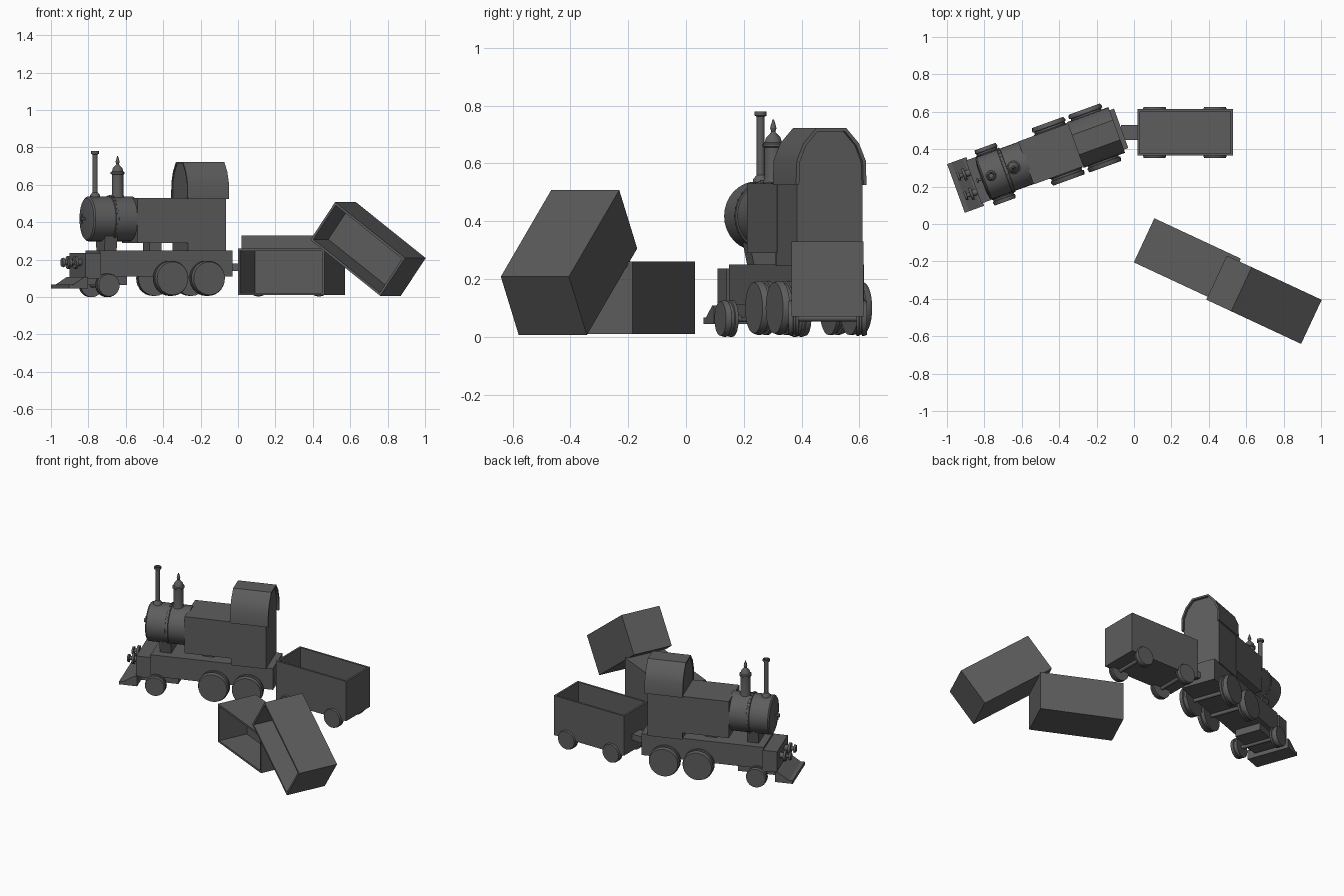
import bpy, bmesh, math
from mathutils import Matrix, Vector

cube = bpy.data.objects.get("Cube")
if cube:
    bpy.data.objects.remove(cube)

# One dark grey paint for everything
paint = bpy.data.materials.new("dark grey paint")
paint.use_nodes = True
GREY = (0.11, 0.11, 0.11, 1)
paint.diffuse_color = GREY
paint.node_tree.nodes["Principled BSDF"].inputs["Base Color"].default_value = GREY


def rot(deg, axis):
    return Matrix.Rotation(math.radians(deg), 4, axis)


def at(x, y, z):
    return Matrix.Translation((x, y, z))


# Engine frame: local x runs backward from the nose, local y is sideways
ENGINE = at(-0.952, 0.19, 0) @ rot(20, 'Z')
# Turns a shape built along z so it runs backward along the engine
ALONG = Matrix(((0, 0, 1, 0), (1, 0, 0, 0), (0, 1, 0, 0), (0, 0, 0, 1)))


def finish(name, bm, matrix, smooth=False):
    bmesh.ops.recalc_face_normals(bm, faces=bm.faces)
    mesh = bpy.data.meshes.new(name)
    bm.to_mesh(mesh)
    bm.free()
    mesh.materials.append(paint)
    if smooth:
        mesh.shade_smooth()
        mesh.set_sharp_from_angle(angle=math.radians(32))
    obj = bpy.data.objects.new(name, mesh)
    obj.matrix_world = matrix
    bpy.context.collection.objects.link(obj)
    return obj


def box(name, x, y, z, matrix=ENGINE):
    bm = bmesh.new()
    bmesh.ops.create_cube(bm, size=1)
    for v in bm.verts:
        v.co = [lo + (c + 0.5) * (hi - lo) for c, (lo, hi) in zip(v.co, (x, y, z))]
    return finish(name, bm, matrix)


def prism(name, points, depth, matrix, smooth=False):
    bm = bmesh.new()
    face = bm.faces.new([bm.verts.new((a, b, 0)) for a, b in points])
    out = bmesh.ops.extrude_face_region(bm, geom=[face], use_keep_orig=True)
    moved = [g for g in out["geom"] if isinstance(g, bmesh.types.BMVert)]
    bmesh.ops.translate(bm, verts=moved, vec=(0, 0, depth))
    return finish(name, bm, matrix, smooth)


def lathe(name, profile, matrix, sides=24):
    """Revolve (radius, height) points about z and cap both ends."""
    bm = bmesh.new()
    rings = []
    for r, h in profile:
        rings.append([bm.verts.new((r * math.cos(math.tau * i / sides),
                                    r * math.sin(math.tau * i / sides), h))
                      for i in range(sides)])
    for a, b in zip(rings, rings[1:]):
        for i in range(sides):
            j = (i + 1) % sides
            bm.faces.new((a[i], a[j], b[j], b[i]))
    bm.faces.new(rings[0])
    bm.faces.new(rings[-1])
    return finish(name, bm, matrix, True)


def wagon_body(name, matrix):
    """Open box with a rim, centred on its origin."""
    bm = bmesh.new()
    bmesh.ops.create_cube(bm, size=1)
    bmesh.ops.scale(bm, vec=(0.51, 0.25, 0.26), verts=bm.verts)
    top = max(bm.faces, key=lambda f: f.calc_center_median().z)
    bmesh.ops.inset_region(bm, faces=[top], thickness=0.018)
    floor = bmesh.ops.extrude_discrete_faces(bm, faces=[top])["faces"][0]
    bmesh.ops.translate(bm, verts=floor.verts, vec=(0, 0, -0.19))
    return finish(name, bm, matrix)


def wheel_pair(name, x, radius, z, inner, width, base):
    """Flanged wheels mirrored on both sides, with an axle."""
    p = [(1, 0), (1, .25), (.92, .3), (.92, .5), (1, .55), (1, .72), (.94, 1)]
    profile = [(r * radius, inner + h * width) for r, h in p]
    for side, turn in (("left", -90), ("right", 90)):
        lathe(f"{name}_{side}", profile, base @ at(x, 0, z) @ rot(turn, 'X'), 28)
    lathe(f"{name}_axle", [(0.012, -inner), (0.012, inner)],
          base @ at(x, 0, z) @ rot(90, 'X'), 12)


# Engine chassis
box("main_frame", (0.186, 0.94), (-0.112, 0.112), (0.11, 0.25))
box("front_beam", (0.10, 0.19), (-0.122, 0.122), (0.10, 0.236))
box("bogie_block", (0.12, 0.35), (-0.085, 0.085), (0.065, 0.12))
box("boiler_bearer", (0.49, 0.56), (-0.05, 0.05), (0.24, 0.30))
prism("cowcatcher", [(0, 0.045), (0.11, 0.045), (0.11, 0.108), (0.09, 0.108),
                     (0.025, 0.066), (0, 0.066)],
      0.277, ENGINE @ at(0, 0.1385, 0) @ rot(90, 'X'))
wheel_pair("small_wheel", 0.223, 0.063, 0.063, 0.112, 0.045, ENGINE)
wheel_pair("driving_wheel_front", 0.582, 0.094, 0.1, 0.112, 0.052, ENGINE)
wheel_pair("driving_wheel_rear", 0.79, 0.094, 0.1, 0.112, 0.052, ENGINE)

# Buffers, each with two discs on a shank
for side, y in (("left", 0.055), ("right", -0.055)):
    lathe(f"buffer_{side}",
          [(0.022, 0), (0.026, 0.012), (0.012, 0.013), (0.012, 0.03), (0.034, 0.031),
           (0.034, 0.045), (0.018, 0.046), (0.018, 0.075)],
          ENGINE @ at(0.03, y, 0.185) @ ALONG, 16)

# Boiler, smokebox door and saddle
lathe("boiler",
      [(0.07, 0.145), (0.112, 0.152), (0.12, 0.16), (0.12, 0.275), (0.125, 0.277),
       (0.125, 0.292), (0.12, 0.294), (0.12, 0.41)],
      ENGINE @ at(0, 0, 0.418) @ ALONG, 32)
lathe("door_knob", [(0.012, 0.118), (0.012, 0.128), (0.006, 0.13), (0.006, 0.15)],
      ENGINE @ at(0, 0, 0.418) @ ALONG, 12)
box("door_handle", (0.125, 0.13), (-0.004, 0.004), (0.39, 0.445))
prism("boiler_saddle", [(-0.06, 0.245), (0.06, 0.245), (0.08, 0.34), (-0.08, 0.34)],
      0.07, ENGINE @ at(0.23, 0, 0) @ ALONG)

# Rivets round the boiler band
bm = bmesh.new()
for i in range(28):
    bmesh.ops.create_cube(bm, size=0.006, matrix=rot(i * 360 / 28, 'Z') @ at(0.125, 0, 0.2845))
finish("band_rivets", bm, ENGINE @ at(0, 0, 0.418) @ ALONG)

# Chimney and steam dome
lathe("chimney",
      [(0.03, 0.52), (0.026, 0.545), (0.014, 0.56), (0.014, 0.762), (0.021, 0.766),
       (0.021, 0.78), (0.014, 0.78), (0.012, 0.74)],
      ENGINE @ at(0.2, 0, 0), 20)
lathe("steam_dome",
      [(0.038, 0.52), (0.031, 0.55), (0.031, 0.655), (0.037, 0.659), (0.037, 0.668),
       (0.03, 0.672), (0.025, 0.69), (0.012, 0.703), (0.007, 0.71), (0.011, 0.722),
       (0.008, 0.734), (0.002, 0.753)],
      ENGINE @ at(0.328, 0, 0), 20)

# Tank and cab
box("tank", (0.398, 0.70), (-0.122, 0.122), (0.29, 0.53))
arch = [(0.13, 0.525), (0.127, 0.61), (0.102, 0.67), (0.056, 0.722)]
outer = arch + [(-y, z) for y, z in reversed(arch)]
inner = [(y * 0.91, 0.525 + (z - 0.525) * 0.94) for y, z in outer]
prism("cab_body", [(0.12, 0.245), (0.12, 0.53)] + inner[1:-1] + [(-0.12, 0.53), (-0.12, 0.245)],
      0.215, ENGINE @ at(0.685, 0, 0) @ ALONG)
prism("cab_roof", outer + inner[::-1], 0.235, ENGINE @ at(0.68, 0, 0) @ ALONG, True)

# Coupled wagon
WAGON = at(0.275, 0.49, 0)
box("coupling", (-0.07, 0.03), (0.45, 0.53), (0.14, 0.18), Matrix())
wagon_body("coupled_wagon", WAGON @ at(0, 0, 0.2))
for end, x in (("front", -0.165), ("rear", 0.158)):
    wheel_pair(f"wagon_wheel_{end}", x, 0.062, 0.065, 0.1, 0.036, WAGON)

# Two spilled wagon bodies, one on its side and one leaning on it
wagon_body("fallen_wagon", at(0.285, -0.195, 0.135) @ rot(-25, 'Z') @ rot(90, 'X'))
wagon_body("leaning_wagon",
           at(0.695, -0.405, 0.257) @ rot(-25, 'Z') @ rot(36, 'Y') @ rot(90, 'X'))
